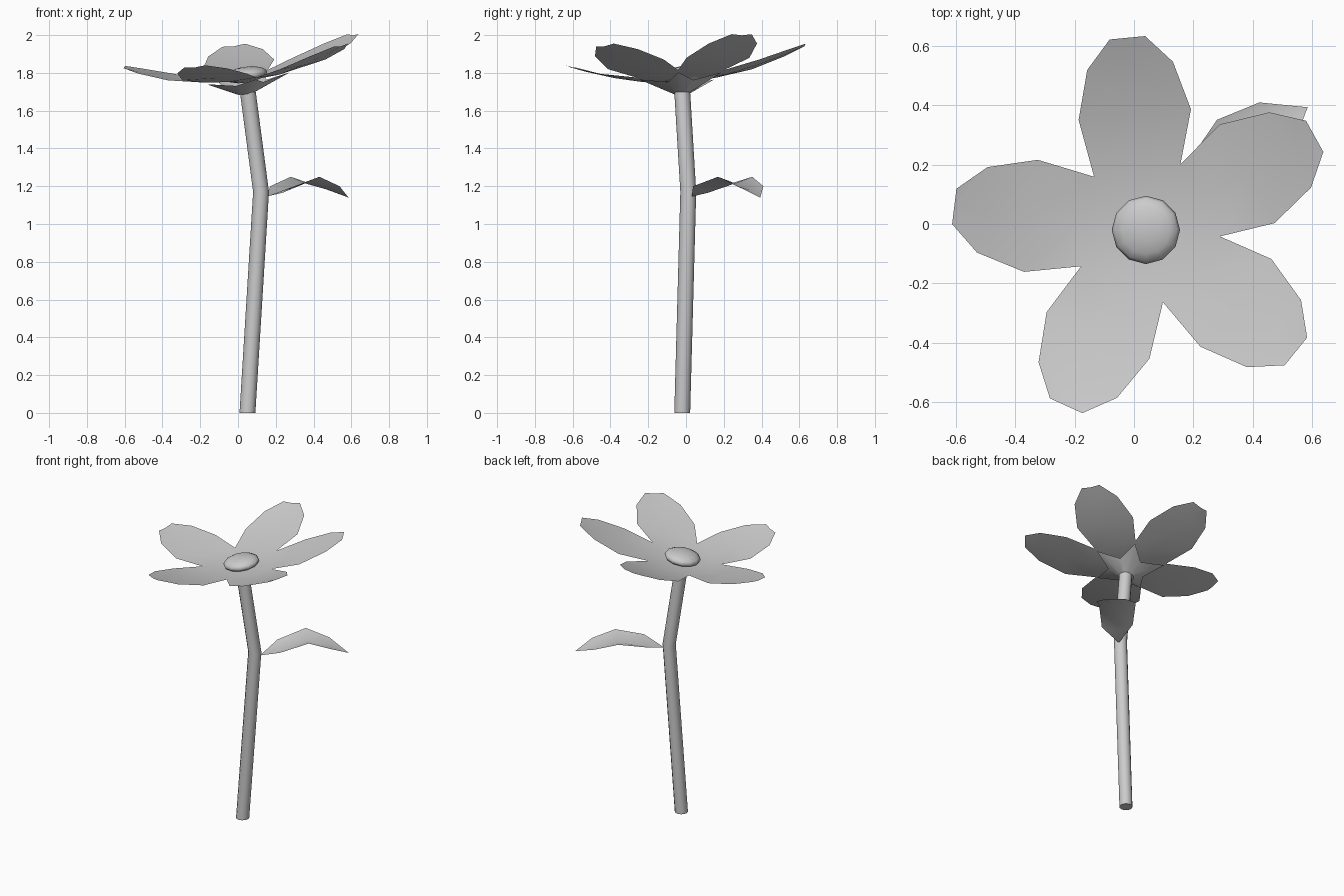
import bpy, bmesh
from math import sin, cos, radians, pi
from mathutils import Vector

cube = bpy.data.objects.get("Cube")
if cube:
    bpy.data.objects.remove(cube, do_unlink=True)

grey = bpy.data.materials.new("plain_grey")
grey.use_nodes = True
grey.diffuse_color = (0.6, 0.6, 0.6, 1)
grey.node_tree.nodes["Principled BSDF"].inputs["Base Color"].default_value = (0.6, 0.6, 0.6, 1)

CENTRE = Vector((0.04, -0.02, 0))
PETAL_ANGLES = [29, 95.5, 173, 245.6, 321]
TILT, TILT_DIR = 0.146, radians(28)


def finish(name, bm, angle=40):
    mesh = bpy.data.meshes.new(name)
    bm.to_mesh(mesh)
    bm.free()
    mesh.materials.append(grey)
    obj = bpy.data.objects.new(name, mesh)
    bpy.context.collection.objects.link(obj)
    bpy.ops.object.select_all(action='DESELECT')
    obj.select_set(True)
    bpy.context.view_layer.objects.active = obj
    bpy.ops.object.shade_smooth_by_angle(angle=radians(angle))
    return obj


def head_point(r, w, z, angle):
    """Point on the tilted flower head: r outward, w sideways."""
    a = radians(angle)
    x, y = r * cos(a) - w * sin(a), r * sin(a) + w * cos(a)
    lift = TILT * (x * cos(TILT_DIR) + y * sin(TILT_DIR))
    return CENTRE + Vector((x, y, z + lift))


def notch_angle(i):
    nxt = PETAL_ANGLES[(i + 1) % 5] + (360 if i == 4 else 0)
    return (PETAL_ANGLES[i] + nxt) / 2


def bridge(bm, a, b):
    for i in range(len(a) - 1):
        bm.faces.new((a[i], b[i], b[i + 1], a[i + 1]))


# Stem: a bent round tube
bm = bmesh.new()
rings = []
SIDES = 12
for x, y, z in [(0.05, -0.02, 0), (0.122, 0.012, 1.17), (0.052, -0.02, 1.7)]:
    rings.append([bm.verts.new((x + 0.042 * cos(2 * pi * k / SIDES),
                                y + 0.042 * sin(2 * pi * k / SIDES), z))
                  for k in range(SIDES)])
for low, high in zip(rings, rings[1:]):
    bridge(bm, high + high[:1], low + low[:1])
bm.faces.new(rings[0][::-1])
bm.faces.new(rings[-1])
bmesh.ops.recalc_face_normals(bm, faces=bm.faces)
finish("stem", bm)

# Leaf: arched blade with a sunken midrib, rows of (middle, rim height, half width)
bm = bmesh.new()
side = Vector((-0.64, 0.77, 0))
base = bm.verts.new((0.15, 0.03, 1.145))
tip = bm.verts.new((0.585, 0.393, 1.14))
rows = []
for x, y, z, rim, half in [(0.235, 0.115, 1.165, 1.2, 0.1),
                           (0.355, 0.26, 1.215, 1.25, 0.118),
                           (0.48, 0.34, 1.18, 1.2, 0.09)]:
    rows.append([bm.verts.new(Vector((x, y, rim if s else z)) + side * half * s)
                 for s in (1, 0, -1)])
for a, b in zip(rows, rows[1:]):
    bridge(bm, a, b)
for i in (0, 1):
    bm.faces.new((base, rows[0][i], rows[0][i + 1]))
    bm.faces.new((rows[-1][i], tip, rows[-1][i + 1]))
bmesh.ops.recalc_face_normals(bm, faces=bm.faces)
finish("leaf", bm)

# Petals: five blades joined to one shallow cup
bm = bmesh.new()
middle = bm.verts.new(head_point(0, 0, 1.755, 0))
notches = [bm.verts.new(head_point(0.25, 0, 1.785, notch_angle(i))) for i in range(5)]
for i, angle in enumerate(PETAL_ANGLES):
    right, left = notches[i - 1], notches[i]
    root = bm.verts.new(head_point(0.23, 0, 1.778, angle))
    row = [right, root, left]
    bm.faces.new((middle, right, root))
    bm.faces.new((middle, root, left))
    for r, half, z in [(0.39, 0.19, 1.823), (0.555, 0.145, 1.875), (0.65, 0.06, 1.91)]:
        new = [bm.verts.new(head_point(r, s * half, z - (0 if s else 0.006), angle))
               for s in (-1, 0, 1)]
        bridge(bm, row, new)
        row = new
bmesh.ops.recalc_face_normals(bm, faces=bm.faces)
finish("petals", bm, 60)

# Calyx: star-shaped cone under the petals
bm = bmesh.new()
inner, outer = [], []
for i, angle in enumerate(PETAL_ANGLES):
    for a, r, z in ((angle, 0.12, 1.745), (notch_angle(i), 0.235, 1.774)):
        inner.append(bm.verts.new(head_point(0.042, 0, 1.69, a)))
        outer.append(bm.verts.new(head_point(r, 0, z, a)))
bridge(bm, inner + inner[:1], outer + outer[:1])
bmesh.ops.recalc_face_normals(bm, faces=bm.faces)
finish("calyx", bm, 60)

# Flower centre: flattened ball
bm = bmesh.new()
bmesh.ops.create_uvsphere(bm, u_segments=12, v_segments=8, radius=1)
for v in bm.verts:
    x, y, z = v.co
    v.co = head_point(x * 0.115, y * 0.115, 1.79 + z * 0.042, 0)
finish("flower_centre", bm, 60)
